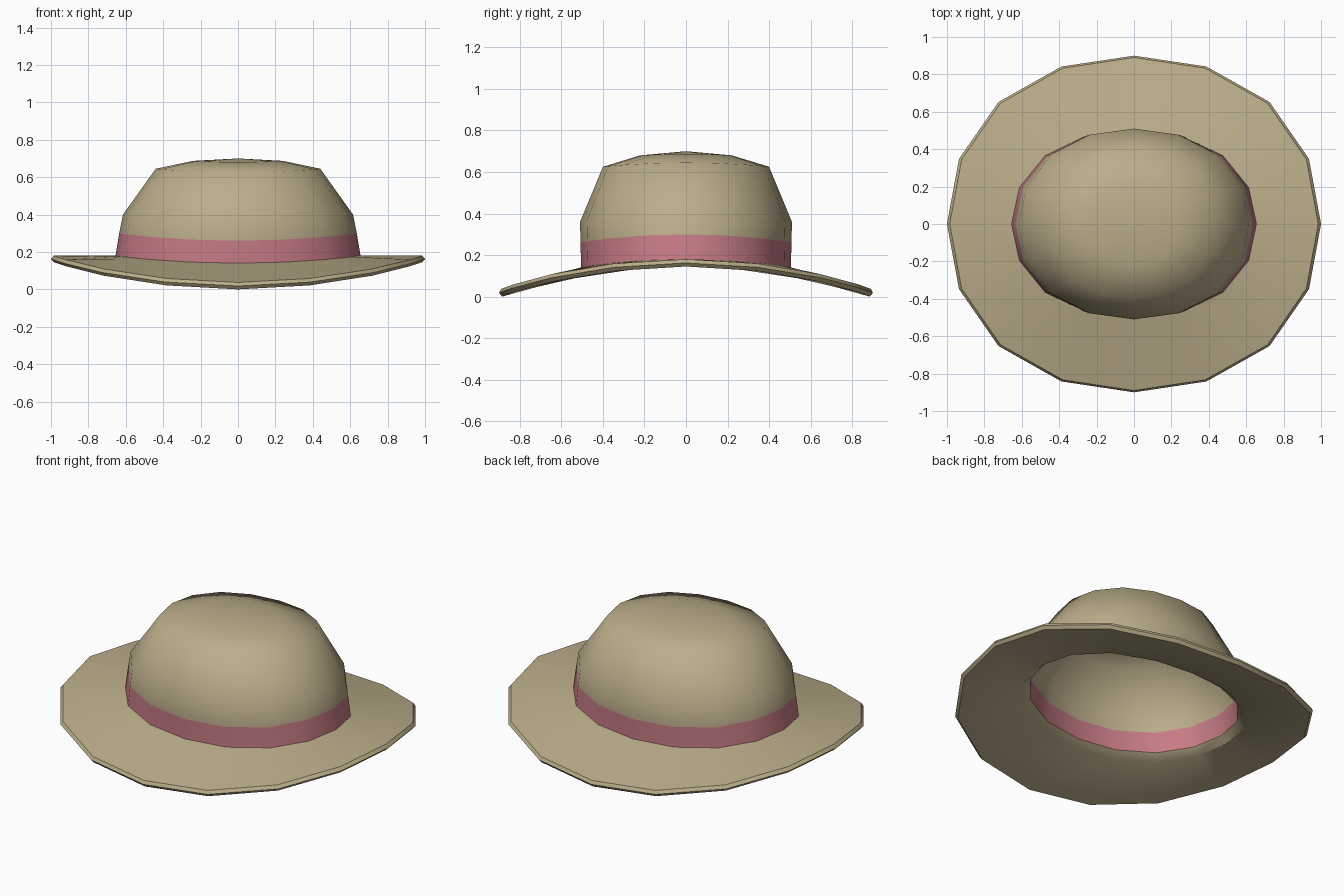
import bpy, bmesh, math

if "Cube" in bpy.data.objects:
    bpy.data.objects.remove(bpy.data.objects["Cube"])

SIDES = 16


def material(name, rgb):
    m = bpy.data.materials.new(name)
    m.diffuse_color = (*rgb, 1)
    m.use_nodes = True
    m.node_tree.nodes["Principled BSDF"].inputs["Base Color"].default_value = m.diffuse_color
    return m


felt = material("tan_felt", (0.50, 0.42, 0.255))
ribbon = material("pink_ribbon", (0.57, 0.20, 0.24))


def ring(bm, rx, ry, z_side, z_front):
    # Slightly squared oval, dipping towards front and back
    if rx == 0:
        return [bm.verts.new((0, 0, z_side))]
    verts = []
    for i in range(SIDES):
        a = 2 * math.pi * i / SIDES
        k = 1 + 0.025 * math.sin(2 * a) ** 2
        z = z_side + (z_front - z_side) * math.sin(a) ** 2
        verts.append(bm.verts.new((rx * k * math.cos(a), ry * k * math.sin(a), z)))
    return verts


def loft(name, profiles, mat, angle):
    bm = bmesh.new()
    for profile in profiles:
        rings = [ring(bm, *p) for p in profile]
        for lo, hi in zip(rings, rings[1:]):
            for i in range(SIDES):
                j = (i + 1) % SIDES
                if len(hi) == 1:
                    bm.faces.new((lo[i], lo[j], hi[0]))
                elif len(lo) == 1:
                    bm.faces.new((lo[0], hi[j], hi[i]))
                else:
                    bm.faces.new((lo[i], lo[j], hi[j], hi[i]))
    mesh = bpy.data.meshes.new(name)
    bm.to_mesh(mesh)
    bm.free()
    mesh.materials.append(mat)
    ob = bpy.data.objects.new(name, mesh)
    bpy.context.collection.objects.link(ob)
    bpy.ops.object.select_all(action='DESELECT')
    ob.select_set(True)
    bpy.context.view_layer.objects.active = ob
    bpy.ops.object.shade_smooth_by_angle(angle=math.radians(angle))
    return ob


# Rings shared between parts: (x radius, y radius, z at sides, z at front)
base_out = (0.655, 0.505, 0.18, 0.14)
base_in = (0.62, 0.475, 0.18, 0.14)
band_out = (0.635, 0.508, 0.30, 0.26)
band_in = (0.60, 0.475, 0.30, 0.26)

# Brim: inner lip, underside, rounded rim, upper side
loft("brim", [[base_in, (0.66, 0.52, 0.145, 0.105), (0.985, 0.885, 0.145, 0.0),
               (1.0, 0.9, 0.162, 0.018), (0.985, 0.89, 0.18, 0.037), base_out]], felt, 40)

# Hat band, outside and inside
loft("hat_band", [[base_out, band_out], [band_in, base_in]], ribbon, 60)

# Crown, outer shell and hollow inside
loft("crown", [[band_out, (0.615, 0.51, 0.40, 0.36), (0.44, 0.40, 0.645, 0.625),
                (0.24, 0.22, 0.687, 0.68), (0, 0, 0.70, 0.70)],
               [(0, 0, 0.665, 0.665), (0.23, 0.21, 0.652, 0.645),
                (0.42, 0.375, 0.615, 0.595), (0.58, 0.475, 0.39, 0.35), band_in]], felt, 65)
